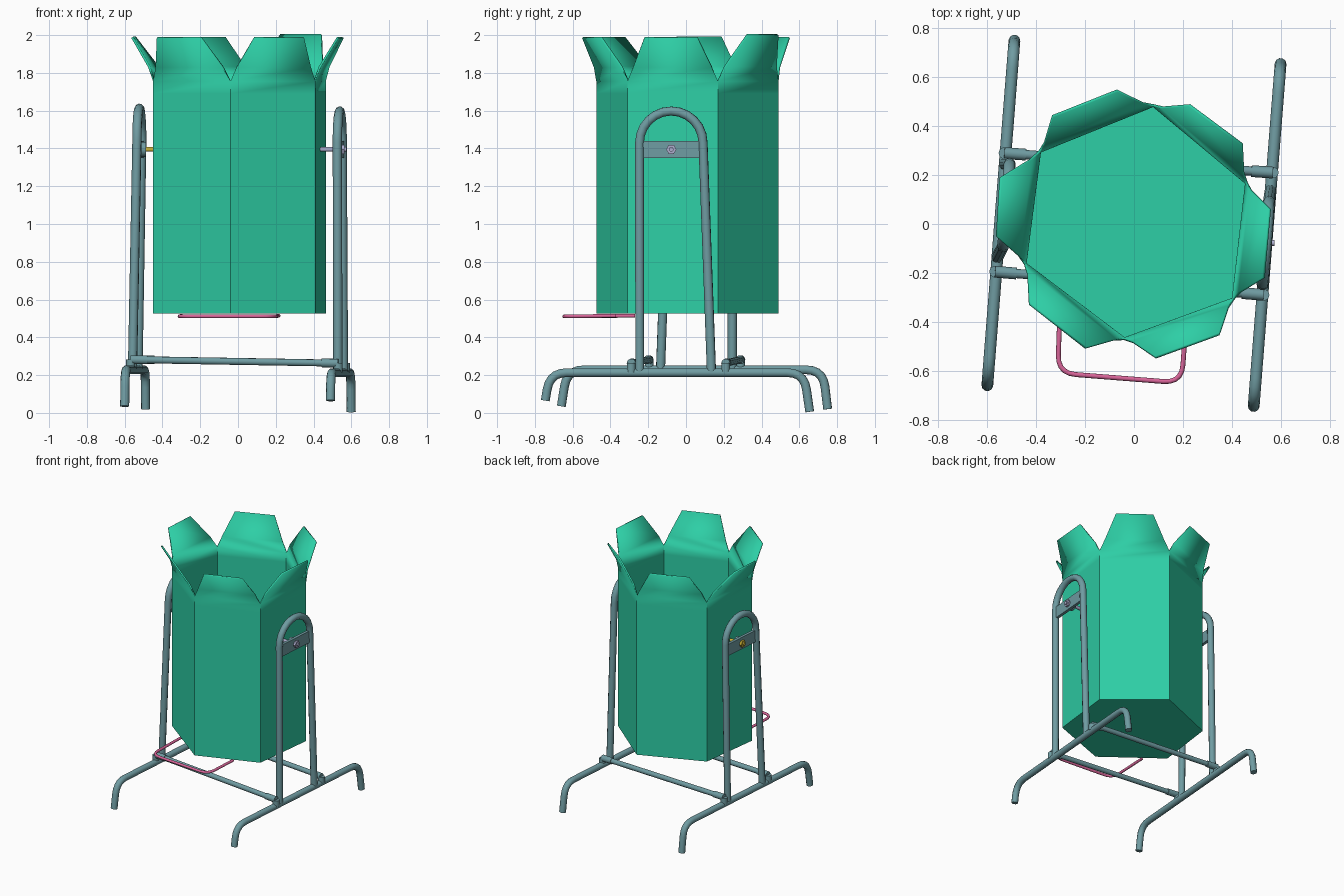
import bpy, bmesh, math
from mathutils import Vector, Matrix

if "Cube" in bpy.data.objects:
    bpy.data.objects.remove(bpy.data.objects["Cube"])


def material(name, rgb):
    m = bpy.data.materials.new(name)
    m.diffuse_color = (*rgb, 1)
    m.use_nodes = True
    m.node_tree.nodes["Principled BSDF"].inputs["Base Color"].default_value = m.diffuse_color
    return m


GREEN = material("green_paint", (0.027, 0.62, 0.38))
STEEL = material("steel_blue", (0.16, 0.33, 0.36))
PINK = material("pink_rod", (0.69, 0.13, 0.32))
YELLOW = material("yellow_bolt", (0.65, 0.48, 0.04))
LILAC = material("lilac_bolt", (0.42, 0.42, 0.62))


def finish(ob, mat, angle=40):
    ob.data.materials.append(mat)
    bpy.ops.object.select_all(action='DESELECT')
    ob.select_set(True)
    bpy.context.view_layer.objects.active = ob
    if ob.type == 'CURVE':
        bpy.ops.object.convert(target='MESH')
        ob = bpy.context.object
    bpy.ops.object.shade_smooth_by_angle(angle=math.radians(angle))
    return ob


def fillet(pts, r, n=5):
    """Round the inner corners of a path."""
    pts = [Vector(p) for p in pts]
    out = [pts[0]]
    for a, b, c in zip(pts, pts[1:], pts[2:]):
        p, q = b + (a - b).normalized() * r, b + (c - b).normalized() * r
        for i in range(n + 1):
            t = i / n
            out.append(p * (1 - t) ** 2 + b * 2 * t * (1 - t) + q * t * t)
    return out + [pts[-1]]


def tube(name, pts, r, mat):
    cu = bpy.data.curves.new(name, 'CURVE')
    cu.dimensions = '3D'
    cu.bevel_depth, cu.bevel_resolution, cu.use_fill_caps = r, 3, True
    sp = cu.splines.new('POLY')
    sp.points.add(len(pts) - 1)
    for sp_pt, p in zip(sp.points, pts):
        sp_pt.co = (*p, 1)
    ob = bpy.data.objects.new(name, cu)
    bpy.context.collection.objects.link(ob)
    return finish(ob, mat, 50)


def rod(name, x0, x1, y, z, r, sides, mat):
    """Cylinder lying along x."""
    bpy.ops.mesh.primitive_cylinder_add(vertices=sides, radius=r, depth=abs(x1 - x0),
                                        location=((x0 + x1) / 2, y, z), rotation=(0, math.pi / 2, 0))
    ob = bpy.context.object
    ob.name = name
    return finish(ob, mat)


# Six-sided open bin with flared flaps
corners = [(.41, -.31), (.465, .17), (.08, .49), (-.39, .30), (-.45, -.165), (-.04, -.475)]
flap_tops = [((.535, -.22), (.56, .06)), ((.445, .33), (.23, .49)), ((-.07, .55), (-.335, .445)),
             ((-.55, .19), (-.565, -.05)), ((-.43, -.33), (-.2, -.51)), ((.09, -.55), (.35, -.455))]
bm = bmesh.new()
rows = [[bm.verts.new((x, y, z)) for x, y in corners] for z in (.525, 1.69, 1.755)]
bm.faces.new(rows[0][::-1])
for i in range(6):
    j = (i + 1) % 6
    for lo, hi in zip(rows, rows[1:]):
        bm.faces.new((lo[i], lo[j], hi[j], hi[i]))
    a, b = rows[2][i], rows[2][j]
    out = Vector((b.co.y - a.co.y, a.co.x - b.co.x, 0)).normalized()
    z = 2.0 if i == 1 else 1.985
    ta, tb = [Vector((x, y, z)) for x, y in flap_tops[i]]
    ma = bm.verts.new(a.co.lerp(ta, .32) - out * .012)
    mb = bm.verts.new(b.co.lerp(tb, .32) - out * .012)
    bm.faces.new((a, b, mb, ma))
    bm.faces.new((ma, mb, bm.verts.new(tb), bm.verts.new(ta)))
me = bpy.data.meshes.new("bin")
bm.to_mesh(me)
bm.free()
bin_ob = bpy.data.objects.new("bin", me)
bpy.context.collection.objects.link(bin_ob)
finish(bin_ob, GREEN)
sol = bin_ob.modifiers.new("wall", 'SOLIDIFY')
sol.thickness, sol.offset = .012, -1

# Side frames: the left one is the right one turned half a circle
SLOPE = .0786
bar_z = {1: .262, -1: .28}


def side_frame(s, label, base_z, near_end, far_end, lean, rise):
    def P(y, z, dx=0):
        return (s * (.548 + SLOPE * y + dx), s * y, z)

    # Floor rail with turned-down feet
    (yn, zn), (yf, zf) = near_end, far_end
    tube(label + "_floor_rail", fillet([P(yn, zn), P(yn + .025, base_z), P(yf - .03, base_z), P(yf, zf)], .09),
         .024, STEEL)
    # Arched upright
    top, r, yc = 1.43 + rise, .168, -.078
    arc = [P(yc - r * math.cos(t), top + r * math.sin(t), lean)
           for t in (math.pi * k / 12 for k in range(13))]
    tube(label + "_arched_upright", [P(-.245, base_z)] + arc + [P(.135, base_z)], .0245, STEEL)
    # Pivot plate between the uprights
    cx, cy, _ = P(yc, 0, lean)
    bpy.ops.mesh.primitive_cube_add(size=1, location=(cx, cy, 1.395), rotation=(0, 0, -math.atan(SLOPE)))
    plate = bpy.context.object
    plate.name = label + "_pivot_plate"
    plate.scale = (.022, .31, .09)
    finish(plate, STEEL)
    # Pivot bolt, washer and hexagonal head
    mat = LILAC if s > 0 else YELLOW
    rod(label + "_pivot_boss", cx - s * .035, cx, cy, 1.395, .04, 20, STEEL)
    rod(label + "_pivot_bolt", s * .435, cx + s * .035, cy, 1.395, .012, 16, mat)
    rod(label + "_bolt_head", cx + s * .008, cx + s * .026, cy, 1.395, .027, 6, mat)


side_frame(1, "right", .213, (-.745, .065), (.655, .006), -.003, 0)
side_frame(-1, "left", .228, (-.75, .02), (.66, .035), -.02, .015)

# Cross bars resting on the floor rails, with thicker end sleeves
for label, l, r in (("back", (-.53, .29, .282), (.568, .21, .263)),
                    ("front", (-.568, -.195, .282), (.53, -.29, .263))):
    l, r = Vector(l), Vector(r)
    tube(label + "_cross_bar", [l, r], .019, STEEL)
    tube(label + "_left_sleeve", [l, l.lerp(r, .08)], .024, STEEL)
    tube(label + "_right_sleeve", [r, r.lerp(l, .08)], .024, STEEL)
    for side, p in (("left", l), ("right", r)):
        tube(f"{label}_{side}_saddle", [p, p - Vector((0, 0, .05))], .024, STEEL)

# Bent tipping handle under the front of the bin
tube("tipping_handle", fillet([(-.30, -.27, .514), (-.312, -.61, .511), (.195, -.65, .511), (.215, -.37, .514)], .075),
     .010, PINK)
